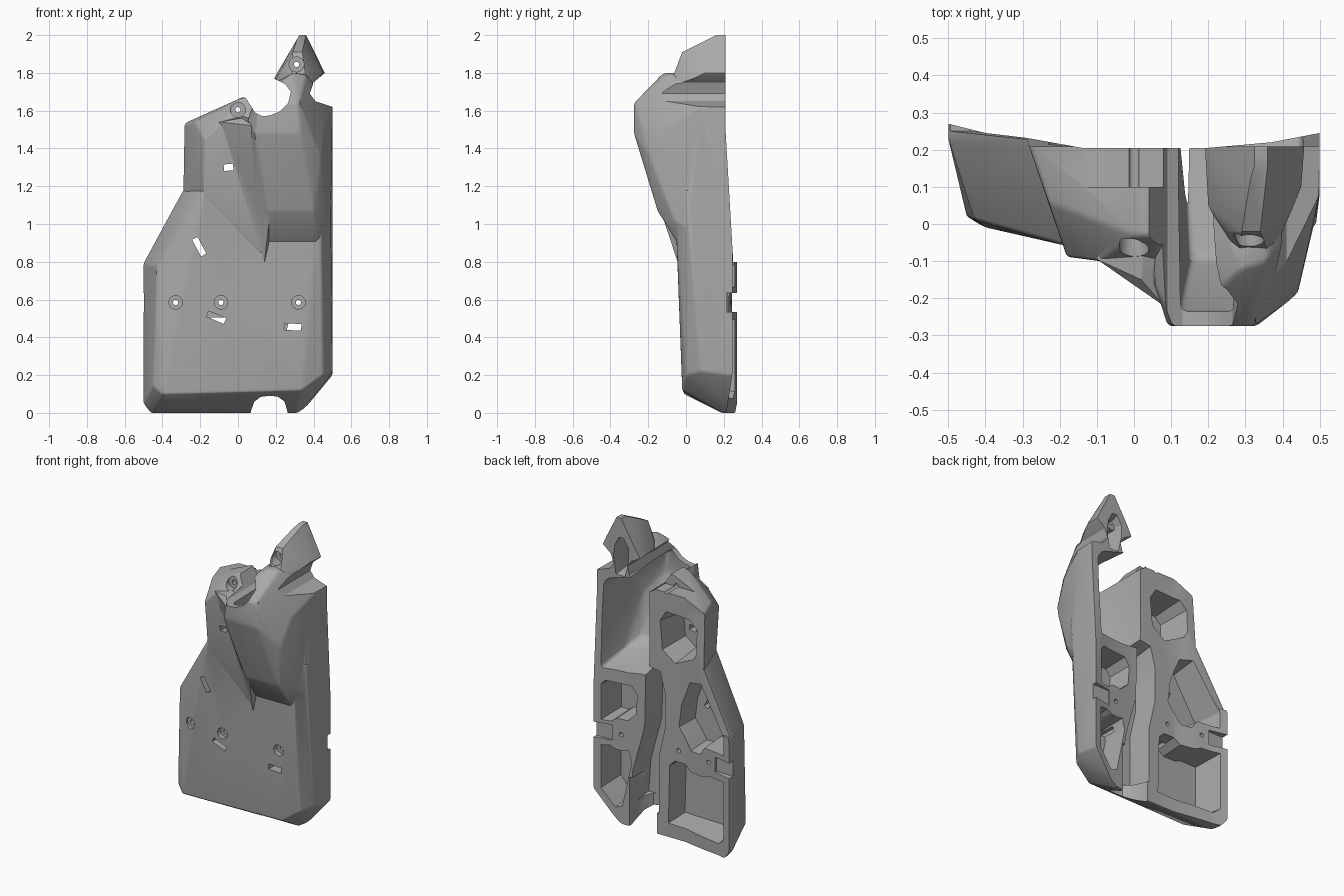
import bpy, bmesh, math
from mathutils import Vector

if "Cube" in bpy.data.objects:
    bpy.data.objects.remove(bpy.data.objects["Cube"])

gray = bpy.data.materials.new("plain gray")
gray.use_nodes = True
gray.diffuse_color = (0.4, 0.4, 0.4, 1)
gray.node_tree.nodes["Principled BSDF"].inputs["Base Color"].default_value = (0.4, 0.4, 0.4, 1)


def make(name, bm):
    bmesh.ops.recalc_face_normals(bm, faces=bm.faces)
    mesh = bpy.data.meshes.new(name)
    bm.to_mesh(mesh)
    bm.free()
    obj = bpy.data.objects.new(name, mesh)
    bpy.context.collection.objects.link(obj)
    mesh.materials.append(gray)
    return obj


def apply(obj, mod):
    bpy.context.view_layer.objects.active = obj
    bpy.ops.object.modifier_apply(modifier=mod.name)


def hull(name, points, round_edges=0):
    """Convex block around points, optionally with rounded edges."""
    bm = bmesh.new()
    for p in points:
        bm.verts.new(p)
    res = bmesh.ops.convex_hull(bm, input=bm.verts)
    loose = {v for v in res["geom_interior"] if isinstance(v, bmesh.types.BMVert)}
    bmesh.ops.delete(bm, geom=list(loose), context="VERTS")
    bmesh.ops.dissolve_limit(bm, angle_limit=math.radians(2), verts=bm.verts, edges=bm.edges)
    obj = make(name, bm)
    if round_edges:
        mod = obj.modifiers.new("Bevel", "BEVEL")
        mod.width, mod.segments, mod.angle_limit = round_edges, 3, math.radians(12)
        apply(obj, mod)
    return obj


def prism(name, rim, front, back, taper=1.0):
    """Outline in x and z, swept along y; the front end may be tapered."""
    bm = bmesh.new()
    cx = sum(p[0] for p in rim) / len(rim)
    cz = sum(p[1] for p in rim) / len(rim)
    a = [bm.verts.new((cx + (x - cx) * taper, front, cz + (z - cz) * taper)) for x, z in rim]
    b = [bm.verts.new((x, back, z)) for x, z in rim]
    bm.faces.new(a)
    bm.faces.new(b[::-1])
    for i in range(len(rim)):
        j = (i + 1) % len(rim)
        bm.faces.new((a[i], b[i], b[j], a[j]))
    return make(name, bm)


def column(name, section, low, high):
    """Section in x and y, swept upward."""
    obj = prism(name, section, low, high)
    for v in obj.data.vertices:
        v.co = Vector((v.co.x, v.co.z, v.co.y))
    obj.data.flip_normals()
    return obj


def rect(x, z, w, h, turn=0):
    c, s = math.cos(math.radians(turn)), math.sin(math.radians(turn))
    return [(x + u * w / 2 * c - v * h / 2 * s, z + u * w / 2 * s + v * h / 2 * c)
            for u, v in ((-1, -1), (1, -1), (1, 1), (-1, 1))]


def disc(x, z, r, sides=16):
    return [(x + r * math.cos(i * math.tau / sides), z + r * math.sin(i * math.tau / sides))
            for i in range(sides)]


def combine(obj, other, operation="DIFFERENCE"):
    mod = obj.modifiers.new("Bool", "BOOLEAN")
    mod.operation, mod.object, mod.solver = operation, other, "EXACT"
    apply(obj, mod)
    bpy.data.objects.remove(other)


def backed(front, rim):
    """Front points plus a back outline reaching past the trim depth."""
    return front + [(x, y, z) for x, z in rim for y in (0.23, 0.32)]


# Lower slab with sloping sides and bottom
body = hull("molded_cover", backed(
    [(-.45, .02, .14), (-.4, -.01, .1), (.34, -.02, .12), (.45, 0, .2), (.5, .08, .22),
     (-.43, .01, .78), (-.18, -.06, 1.18), (.44, -.06, 1.18), (.49, 0, 1.18),
     (-.45, .19, 0), (.31, .19, 0)],
    [(-.5, .05), (-.46, 0), (.32, 0), (.36, .03), (.5, .2), (.5, 1.18),
     (-.29, 1.18), (-.5, .79)]), .012)

# Flat upper shoulder
combine(body, hull("shoulder", backed(
    [(-.18, -.06, 1.15), (.14, -.047, .82), (-.18, -.09, 1.45), (-.1, -.1, 1.53),
     (.07, -.11, 1.53), (.0, -.03, 1.66), (.07, -.03, 1.68), (-.23, .06, 1.54)],
    [(-.29, 1.1), (-.29, 1.53), (.02, 1.67), (.1, 1.7), (.2, 1.6), (.2, .95)]), .012), "UNION")

# Slope joining the shoulder to the bulge
combine(body, hull("slope", backed(
    [(-.1, -.095, 1.54), (.14, -.045, .8), (.02, -.15, 1.56), (.08, -.22, 1.52),
     (.1, -.12, 1.15), (.17, -.13, 1.06)],
    [(-.05, 1.5), (.14, .85), (.3, 1), (.3, 1.55), (.05, 1.62)])), "UNION")

# Large bulge
combine(body, hull("bulge", backed(
    [(.14, -.045, .9), (.42, -.045, .9), (.16, -.15, 1.07), (.4, -.15, 1.07), (.09, -.275, 1.48),
     (.33, -.275, 1.48), (.11, -.275, 1.63), (.32, -.275, 1.64), (.44, -.19, 1.35),
     (.47, -.06, 1.02), (.46, -.1, 1.52), (.5, .08, 1.62), (.49, .02, .97), (.05, -.15, 1.55),
     (.1, -.09, 1.05), (.29, -.12, 1.8), (.2, -.1, 1.74), (.36, -.1, 1.79)],
    [(.5, .9), (.5, 1.63), (.36, 1.8), (.1, 1.7), (.1, .9)]), .03), "UNION")

# Pointed fin
combine(body, hull("fin", backed(
    [(.29, -.02, 1.91), (.34, -.02, 1.91), (.25, -.02, 1.82), (.38, -.02, 1.82), (.28, -.1, 1.7),
     (.37, -.1, 1.7), (.32, .16, 2), (.36, .16, 2), (.2, .05, 1.77), (.45, .1, 1.8)],
    [(.19, 1.77), (.32, 2), (.36, 2), (.46, 1.8), (.39, 1.68), (.27, 1.66)])), "UNION")

# Trim to the front outline and the curved, leaning back
outline = [(-.5, .04), (-.46, 0), (.32, 0), (.36, .02), (.5, .2), (.5, 1.62), (.41, 1.65),
           (.38, 1.69), (.4, 1.75), (.46, 1.8), (.36, 2), (.325, 2), (.19, 1.77), (.25, 1.74),
           (.28, 1.7), (.265, 1.64), (.22, 1.595), (.17, 1.575), (.13, 1.57), (.09, 1.59),
           (.04, 1.67), (.02, 1.67), (-.29, 1.53), (-.29, 1.18), (-.5, .79)]
combine(body, prism("outline", outline, -.5, .5), "INTERSECT")
combine(body, column("back_trim", [
    (-.6, .29), (-.5, .27), (-.4, .245), (-.29, .232), (-.14, .205), (.2, .205),
    (.37, .22), (.5, .245), (.6, .26), (.6, .6), (-.6, .6)], -.2, 2.2))
combine(body, hull("upper_back_trim", [
    (x, y, z) for x in (-.7, .7)
    for y, z in ((.25, .8), (.208, 1.52), (.208, 2.2), (.6, 2.2), (.6, .8))]))

# Hollow behind the bulge
combine(body, hull("bulge_hollow",
    [(.12, .4, .97), (.46, .4, .97), (.47, .4, 1.56), (.12, .4, 1.66), (.15, -.1, 1.1),
     (.39, -.1, 1.1), (.12, -.235, 1.49), (.31, -.235, 1.49), (.13, -.235, 1.65),
     (.29, -.235, 1.65), (.41, -.14, 1.36), (.44, 0, 1.04), (.43, -.06, 1.52)], .02))

# Hollow behind the fin, with a screw boss standing in it
combine(body, hull("fin_hollow",
    [(.25, .4, 1.8), (.33, .4, 1.93), (.4, .4, 1.8), (.295, .4, 1.6), (.365, .4, 1.6),
     (.29, .06, 1.83), (.35, .06, 1.83), (.3, -.05, 1.66), (.36, -.05, 1.66)]))
combine(body, prism("fin_boss", disc(.3, 1.845, .045), .03, .15), "UNION")

# Channel from the hollow down and out through the bottom
combine(body, column("channel_mouth", [
    (.05, .4), (.07, .16), (.085, .08), (.12, .035), (.165, .025), (.21, .035),
    (.245, .08), (.26, .16), (.28, .4)], -.1, .32))
combine(body, prism("channel", [
    (.05, .1), (.27, .1), (.25, .35), (.16, .68), (.15, 1.12), (.04, 1.1), (.0, .95),
    (.0, .72), (.05, .5)], .03, .4, .88))

# Back pockets: floor depth, taper, rim
pockets = [
    (.05, .88, [(-.465, .1), (-.42, .06), (.0, .07), (-.01, .48), (-.05, .52), (-.13, .52),
                (-.18, .48), (-.28, .48), (-.33, .5), (-.465, .5)]),
    (.05, .86, [(-.465, .66), (-.3, .66), (-.26, .6), (-.18, .6), (-.14, .66), (-.08, .74),
                (-.1, .9), (-.17, 1.08), (-.27, 1.1), (-.465, .78)]),
    (0, .7, [(-.22, 1.2), (-.06, 1.12), (.05, 1.2), (.07, 1.42), (.02, 1.5), (-.19, 1.49),
             (-.25, 1.43), (-.25, 1.25)]),
    (.04, .86, [(.31, .1), (.36, .08), (.46, .2), (.46, .5), (.4, .51), (.36, .49),
                (.3, .49), (.26, .5), (.24, .42)]),
    (.04, .86, [(.21, .74), (.27, .68), (.35, .68), (.39, .65), (.46, .65), (.46, .9),
                (.43, .93), (.24, .93), (.2, .88)])]
for floor, taper, rim in pockets:
    combine(body, prism("pocket", rim, floor, .4, taper))

# Recess behind the shoulder top and relief cuts beside the screw bridges
combine(body, prism("top_recess", rect(-.04, 1.68, .24, .16), .1, .4))
combine(body, prism("left_relief", rect(.45, .585, .14, .1), .215, .4))
combine(body, prism("right_relief", rect(-.46, .585, .16, .1), .225, .4))

# Screw seats with through holes
for x, z, seat, r in ((-.33, .585, 0, .036), (-.09, .585, 0, .036), (.32, .585, 0, .036),
                      (0, 1.605, -.04, .04), (.31, 1.845, .01, .04)):
    combine(body, prism("seat", disc(x, z, r), -.5, seat))
    combine(body, prism("hole", disc(x, z, .014), -.5, .5))

# Slots through the front wall
for x, z, w, h, turn in ((-.205, .88, .1, .032, -62), (-.115, .505, .1, .032, -22),
                         (.29, .455, .09, .035, -3), (-.05, 1.3, .05, .035, 5)):
    combine(body, prism("slot", rect(x, z, w, h, turn), -.5, .12))

# Clean shading
bpy.ops.object.select_all(action="DESELECT")
body.select_set(True)
bpy.context.view_layer.objects.active = body
bpy.ops.object.shade_smooth_by_angle(angle=math.radians(28))
